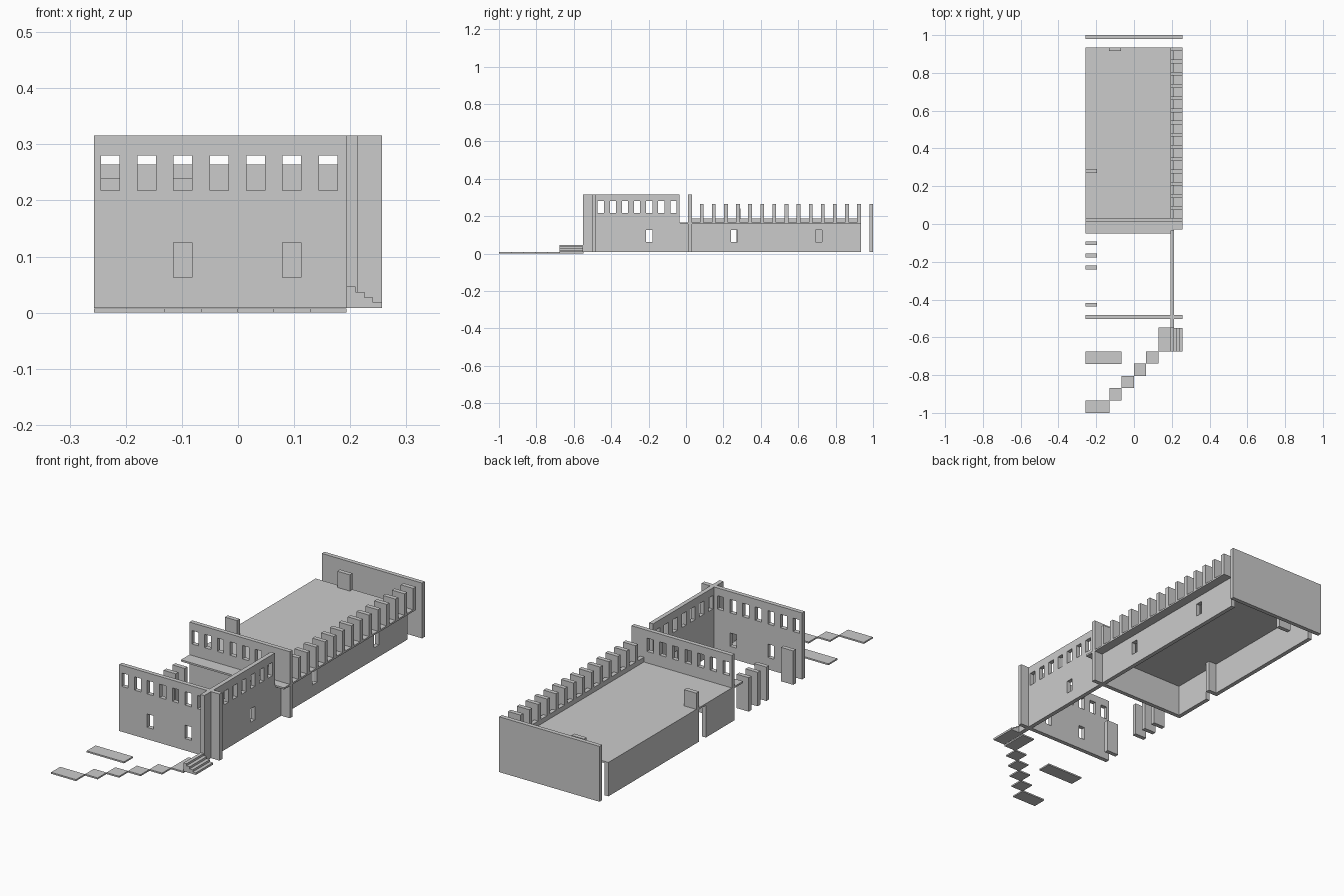
import bpy, bmesh
from mathutils import Vector

if "Cube" in bpy.data.objects:
    bpy.data.objects.remove(bpy.data.objects["Cube"])

P = 0.0647          # spacing of windows, merlons and tiles
T = 0.02            # wall thickness
G = 0.008           # underside of walls
TOP = 0.316         # top of tall walls
EAVE = 0.165        # roof level


def finish(name, bm):
    bmesh.ops.recalc_face_normals(bm, faces=bm.faces)
    me = bpy.data.meshes.new(name)
    bm.to_mesh(me)
    bm.free()
    ob = bpy.data.objects.new(name, me)
    bpy.context.collection.objects.link(ob)
    return ob


def box(name, x0, x1, y0, y1, z0, z1):
    bm = bmesh.new()
    bmesh.ops.create_cube(bm, size=1)
    for v in bm.verts:
        v.co = Vector((x1 if v.co.x > 0 else x0,
                       y1 if v.co.y > 0 else y0,
                       z1 if v.co.z > 0 else z0))
    return finish(name, bm)


def wall(name, axis, pos, a0, a1, z0, z1, holes):
    """Upright wall along an axis; holes are (start, end, bottom, top)."""
    us = sorted({a0, a1, *[h[0] for h in holes], *[h[1] for h in holes]})
    zs = sorted({z0, z1, *[h[2] for h in holes], *[h[3] for h in holes]})
    bm = bmesh.new()

    def point(u, z):
        return (u, pos, z) if axis == 'X' else (pos, u, z)
    grid = [[bm.verts.new(point(u, z)) for z in zs] for u in us]
    for i in range(len(us) - 1):
        for j in range(len(zs) - 1):
            u, z = (us[i] + us[i + 1]) / 2, (zs[j] + zs[j + 1]) / 2
            if not any(h[0] < u < h[1] and h[2] < z < h[3] for h in holes):
                bm.faces.new((grid[i][j], grid[i + 1][j],
                              grid[i + 1][j + 1], grid[i][j + 1]))
    ext = bmesh.ops.extrude_face_region(bm, geom=bm.faces[:])
    moved = [e for e in ext['geom'] if isinstance(e, bmesh.types.BMVert)]
    shift = Vector((0, T, 0)) if axis == 'X' else Vector((T, 0, 0))
    bmesh.ops.translate(bm, verts=moved, vec=shift)
    return finish(name, bm)


def windows(start, lower):
    upper = [(start + i * P, start + i * P + 0.033, 0.218, 0.28) for i in range(7)]
    return upper + [(start + i * P, start + i * P + 0.033, 0.063, 0.125) for i in lower]


# Tall windowed walls
wall("front_wall", 'X', -0.502, -0.257, 0.257, G, TOP, windows(-0.244, (2, 5)))
wall("court_side_wall", 'Y', 0.193, -0.55, -0.035, G, TOP, windows(-0.472, (4,)))
wall("middle_wall", 'X', 0.012, -0.257, 0.257, G, TOP, windows(-0.244, ()))
box("back_wall", -0.257, 0.257, 0.98, 1.0, G, 0.264)

# Hall walls, right one rising into a low rail
wall("hall_right_wall", 'Y', 0.193, -0.035, 0.935, G, EAVE,
     [(0.24, 0.275, 0.063, 0.125), (0.692, 0.727, 0.063, 0.125)])
box("parapet_rail", 0.193, 0.213, 0.032, 0.935, EAVE, 0.187)
box("hall_left_wall_front", -0.257, -0.237, 0.032, 0.222, G, 0.158)
box("hall_left_wall_back", -0.257, -0.237, 0.292, 0.935, G, 0.158)

# Roof and projecting ledge
box("hall_roof", -0.257, 0.193, -0.05, 0.935, 0.157, EAVE)
box("parapet_ledge", 0.193, 0.257, -0.03, 0.935, 0.157, EAVE)

# Merlons
for i in range(14):
    y = 0.074 + i * P
    box(f"merlon_{i + 1}", 0.193, 0.257, y, y + T, EAVE, 0.264)

# Piers on the open side and at the hall openings
for i, y in enumerate((-0.112, -0.177, -0.241, -0.437)):
    box(f"court_pier_{i + 1}", -0.257, -0.195, y, y + T, G, EAVE)
box("hall_side_pier", -0.257, -0.195, 0.271, 0.292, G, 0.24)
box("hall_back_pier", -0.132, -0.068, 0.915, 0.935, G, 0.24)

# Steps
for i in range(4):
    z = G + i * 0.0097
    box(f"step_{i + 1}", 0.193, 0.257 - i * 0.016, -0.675, -0.55, z, z + 0.0097)

# Paving tiles on a diagonal path
box("tile_landing", 0.129, 0.193, -0.675, -0.547, 0, 0.007)
for i in range(4):
    x, y = 0.129 - (i + 1) * P, -0.675 - (i + 1) * P
    box(f"tile_{i + 1}", x, x + P, y, y + P, 0, 0.007)
box("tile_end", -0.257, -0.13, -1.0, -0.934, 0, 0.007)
box("tile_slab", -0.257, -0.066, -0.74, -0.675, 0, 0.007)
